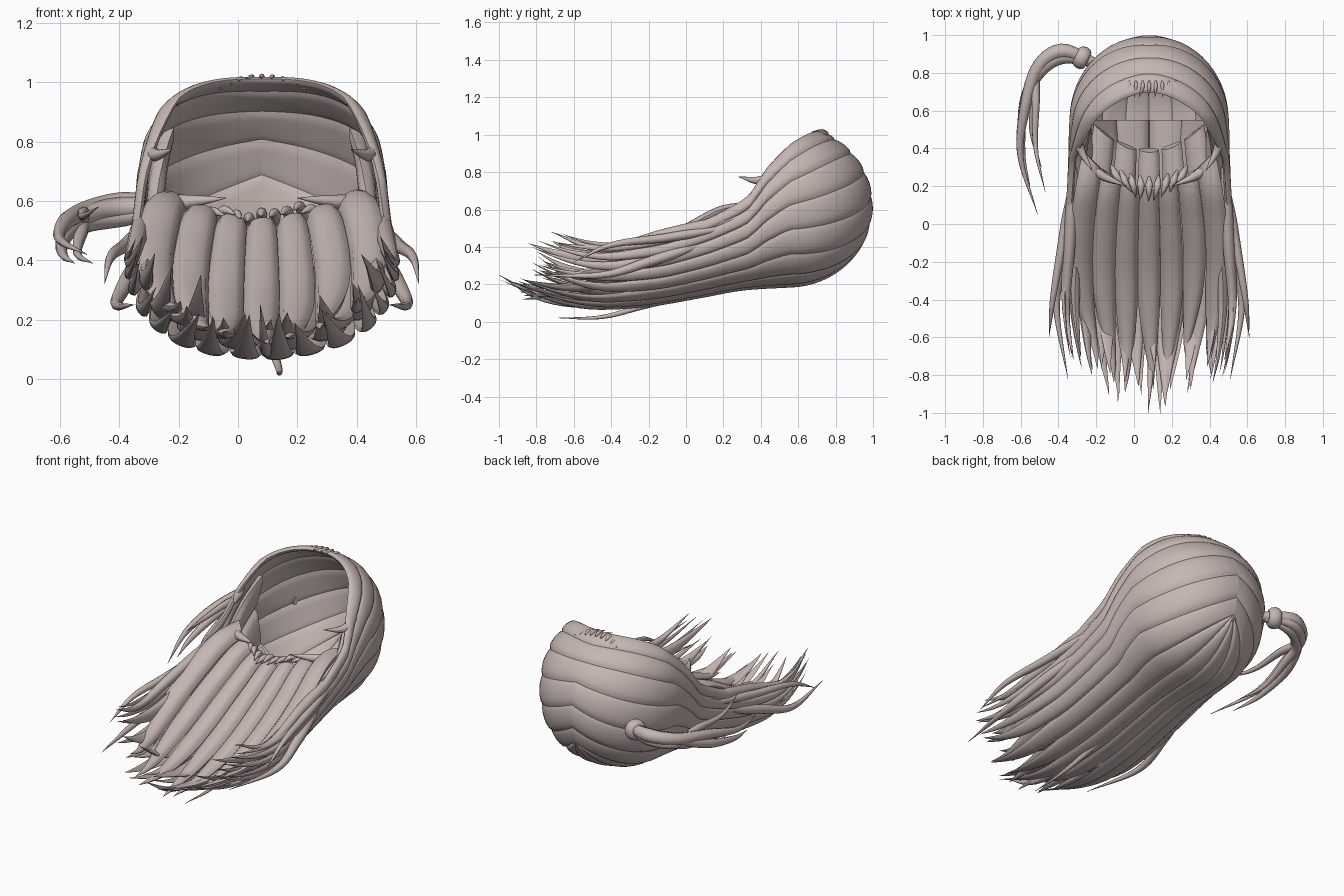
import bpy, bmesh, math, random
from mathutils import Vector

if "Cube" in bpy.data.objects:
    bpy.data.objects.remove(bpy.data.objects["Cube"])

random.seed(7)
CX, CY, CZ = 0.08, 0.55, 0.62          # centre of the head
RX, RY, RZ = 0.405, 0.435, 0.42        # head radii

hair = bpy.data.materials.new("ash_rose_hair")
hair.diffuse_color = (0.56, 0.47, 0.45, 1)
hair.use_nodes = True
hair.node_tree.nodes["Principled BSDF"].inputs["Base Color"].default_value = hair.diffuse_color


def interp(table, x):
    """Smooth Hermite interpolation through (x, value) pairs."""
    if x <= table[0][0]:
        return table[0][1]
    if x >= table[-1][0]:
        return table[-1][1]
    i = max(k for k in range(len(table) - 1) if table[k][0] <= x)

    def slope(k):
        a, b = table[max(k - 1, 0)], table[min(k + 1, len(table) - 1)]
        return (b[1] - a[1]) / (b[0] - a[0])
    (x0, v0), (x1, v1) = table[i], table[i + 1]
    h = x1 - x0
    t = (x - x0) / h
    return ((2*t**3 - 3*t*t + 1) * v0 + (t**3 - 2*t*t + t) * h * slope(i)
            + (3*t*t - 2*t**3) * v1 + (t**3 - t*t) * h * slope(i + 1))


def finish(ob):
    ob.data.materials.append(hair)
    bpy.ops.object.select_all(action='DESELECT')
    ob.select_set(True)
    bpy.context.view_layer.objects.active = ob
    bpy.ops.object.shade_smooth_by_angle(angle=math.radians(50))


def lock(name, f, nrm, u0, u1, rows=30, taper=0.6, bulge=0.025, thick=0.015, sway=0.0,
         tilt=0.004, root_bulge=None, overlap=1.14):
    """Closed strip over surface f(u, t) with a rounded back and a pointed tip."""
    bm = bmesh.new()
    K, rings = 8, []
    root = bulge if root_bulge is None else root_bulge
    mid, half = (u0 + u1) / 2, (u1 - u0) / 2 * overlap
    for r in range(rows):
        t = r / rows
        q = max(0, (t - taper) / (1 - taper))
        w = 1 - q ** 1.8
        c = mid + sway * q * q
        b = root + (bulge - root) * min(1, t * 1.5)
        ring = []
        for k in list(range(K + 1)) + list(range(K - 1, 0, -1)):
            outer = len(ring) <= K
            a = 2 * k / K - 1
            p = f(c + a * half * w, t)
            dome = math.sqrt(max(0, 1 - a * a))
            off = (b if outer else -thick) * dome * w + tilt * a * w
            ring.append(bm.verts.new(p + nrm(p) * off))
        rings.append(ring)
    n = len(rings[0])
    for A, B in zip(rings, rings[1:]):
        for i in range(n):
            bm.faces.new((A[i], A[(i + 1) % n], B[(i + 1) % n], B[i]))
    tip = bm.verts.new(f(mid + sway, 1))
    for i in range(n):
        bm.faces.new((rings[-1][i], rings[-1][(i + 1) % n], tip))
    bm.faces.new(rings[0])
    bmesh.ops.recalc_face_normals(bm, faces=bm.faces)
    me = bpy.data.meshes.new(name)
    bm.to_mesh(me)
    bm.free()
    ob = bpy.data.objects.new(name, me)
    bpy.context.collection.objects.link(ob)
    finish(ob)


def strand(name, pts, r, start=0.6, n=22):
    """Thin round strand through a few points, thick in the middle."""
    cu = bpy.data.curves.new(name, 'CURVE')
    cu.dimensions = '3D'
    cu.bevel_depth, cu.bevel_resolution, cu.use_fill_caps = r, 2, True
    sp = cu.splines.new('POLY')
    sp.points.add(n - 1)
    for i in range(n):
        t = i / (n - 1)
        co = [interp([(k / (len(pts) - 1), p[a]) for k, p in enumerate(pts)], t) for a in range(3)]
        sp.points[i].co = (*co, 1)
        sp.points[i].radius = min(1, start + 2 * t) * max(0.03, 1 - t ** 2.2)
    ob = bpy.data.objects.new(name, cu)
    bpy.context.collection.objects.link(ob)
    bpy.ops.object.select_all(action='DESELECT')
    ob.select_set(True)
    bpy.context.view_layer.objects.active = ob
    bpy.ops.object.convert(target='MESH')
    finish(bpy.context.object)


# Cross-section of the hanging hair along y
SEC_Z = [(-0.9, 0.37), (-0.5, 0.38), (-0.2, 0.42), (0.1, 0.49), (0.3, 0.555), (0.55, CZ)]
SEC_RX = [(-0.9, 0.37), (-0.7, 0.42), (-0.4, 0.45), (0.0, 0.425), (0.3, 0.41), (0.55, RX)]
SEC_RZ = [(-0.9, 0.27), (-0.5, 0.30), (-0.2, 0.32), (0.1, 0.34), (0.3, 0.37), (0.55, RZ)]
RIM_LIFT = [(-0.1, 0), (0.2, 6), (0.34, 12), (0.42, 27), (0.55, 42)]   # extra angle at the face opening


def boxy(x, z):
    """Push a round section slightly towards a rounded box."""
    r2 = x * x + z * z
    g = 1 + 0.05 * (2 * x * z) ** 2 / max(r2, 1e-6)
    return x * g, z * g


def outer_surface(side, y_end, scale=1.0, curl=0.1, body_only=False):
    def f(u, t):
        v = max(0, 1 - u)
        angle = lambda y: math.radians(5 - 95 * u + interp(RIM_LIFT, y) * v ** 1.5)
        s = 0.35 + 0.65 * t if body_only else t
        if s < 0.35:
            # from the parting, over the skull to its widest section
            q = s / 0.35
            al = math.radians(20 + 95 * min(1, max(0, u) / 0.65))
            ph = angle(CY)
            S = Vector((0, math.sin(al), math.cos(al)))
            E = Vector((math.cos(ph), 0, math.sin(ph)))
            C = (S + E) * 0.5 * (1 - u) + (E + Vector((0, 0.6, 0))) * u + Vector((0, 0.12, 0))
            d = (S * (1 - q) ** 2 + C * 2 * q * (1 - q) + E * q * q).normalized()
            bx, bz = boxy(d.x, d.z)
            return Vector((CX + side * RX * scale * bx, CY + RY * scale * d.y, CZ + RZ * scale * bz))
        q = (s - 0.35) / 0.65
        y = CY + (y_end - CY) * q
        ph = angle(y)
        bx, bz = boxy(math.cos(ph), math.sin(ph))
        up = curl * max(0, (q - 0.65) / 0.35) ** 2
        return Vector((CX + side * interp(SEC_RX, y) * scale * bx, y,
                       interp(SEC_Z, y) + interp(SEC_RZ, y) * scale * bz + up))
    return f


def outward(p):
    y = min(p.y, CY)
    return Vector(((p.x - CX), p.y - y, p.z - interp(SEC_Z, y))).normalized()


# Outer locks: parting to tips, both sides of the head
cuts = [0, 0.09, 0.19, 0.3, 0.42, 0.55, 0.7, 0.85, 1.0]
for side, word in ((1, "right"), (-1, "left")):
    for i, (a, b) in enumerate(zip(cuts, cuts[1:])):
        end = -0.68 - 0.26 * (a + b) / 2 + random.uniform(-0.09, 0.07)
        lock(f"outer_lock_{word}_{i}", outer_surface(side, end, 1, random.uniform(0.05, 0.14)),
             outward, a, b, rows=44, taper=0.62, bulge=0.022, root_bulge=0.014,
             sway=random.uniform(-0.05, 0.05))
    # Second layer filling the gaps between the tips
    for i in range(4):
        a = 0.08 + i * 0.23
        end = -0.76 - 0.16 * a + random.uniform(-0.1, 0.08)
        lock(f"under_lock_{word}_{i}", outer_surface(side, end, 0.88, random.uniform(0.08, 0.2), True),
             outward, a, a + 0.21, taper=0.5, bulge=0.03, thick=0.03, sway=random.uniform(-0.06, 0.06))

# Inner locks: from the nape arc along the underside of the hair
IN_Z = [(-0.9, 0.11), (-0.6, 0.16), (-0.3, 0.26), (0.0, 0.41), (0.2, 0.51), (0.4, 0.53)]


def inner_surface(y_end, curl, drop=0.0, back=0.0):
    def f(u, t):
        d = 2 * u - 1
        y0 = 0.19 + 0.2 * d * d + back
        y = y0 + (y_end - y0) * t
        x = CX + d * (0.35 + 0.07 * math.sin(math.pi * min(1, t * 1.1)))
        z = interp(IN_Z, y) * (1 - drop) + interp(SEC_Z, y) * 0.3 * drop
        return Vector((x, y, z + 0.09 * d * d + curl * max(0, (t - 0.7) / 0.3) ** 2))
    return f


inward = lambda p: Vector((-(p.x - CX) * 0.8, -0.3, 0.9)).normalized()
for i in range(7):
    lock(f"inner_lock_{i}", inner_surface(-0.8 + random.uniform(-0.1, 0.1), random.uniform(0.0, 0.08)),
         inward, i / 7, (i + 1) / 7, taper=0.5, bulge=0.04, thick=0.035, overlap=1.0,
         sway=random.uniform(-0.06, 0.06))
# Middle locks: loose filling between the underside and the back
for i in range(5):
    lock(f"middle_lock_{i}", inner_surface(-0.82 + random.uniform(-0.1, 0.08), 0.08, 0.5, 0.2),
         inward, 0.08 + i * 0.17, 0.24 + i * 0.17, taper=0.5, bulge=0.035, thick=0.035, overlap=0.95,
         sway=random.uniform(-0.05, 0.05))

# Short spiky hairs at the nape and along the forehead
for i in range(9):
    d = (i - 4) / 4
    j = random.uniform(-0.02, 0.02)
    strand(f"nape_hair_{i}", [(CX + 0.2 * d, 0.25 + 0.06 * d * d, 0.52),
                              (CX + 0.17 * d, 0.19 + 0.06 * d * d, 0.565 + j),
                              (CX + 0.12 * d + j, 0.12 + 0.08 * d * d, 0.55 + j)], 0.022, 0.3, 9)
    xf = CX + 0.14 * d
    strand(f"forehead_hair_{i}", [(xf, 0.76, 1.01 - 0.03 * d * d), (xf, 0.72, 1.02 - 0.035 * d * d),
                                  (xf + j, 0.67, 1.015 - 0.04 * d * d)], 0.012, 0.3, 8)

# Temple points and loose side strands
for s, word in ((1, "right"), (-1, "left")):
    X = lambda d: CX + s * d
    strand(f"temple_point_{word}", [(X(0.38), 0.50, 0.79), (X(0.36), 0.39, 0.755), (X(0.30), 0.28, 0.775)],
           0.028, 0.2, 12)
    strand(f"nape_corner_{word}", [(X(0.36), 0.38, 0.58), (X(0.27), 0.27, 0.595), (X(0.12), 0.20, 0.61)],
           0.034, 0.2, 12)
    strand(f"high_strand_{word}", [(X(0.40), 0.30, 0.56), (X(0.42), -0.1, 0.47), (X(0.44), -0.45, 0.39),
                                   (X(0.40), -0.72, 0.48)], 0.034)
    strand(f"wide_strand_{word}", [(X(0.41), 0.2, 0.50), (X(0.46), -0.1, 0.45), (X(0.51), -0.4, 0.41),
                                   (X(0.53), -0.6, 0.32)], 0.026)
    strand(f"low_strand_{word}", [(X(0.40), 0.1, 0.42), (X(0.46), -0.2, 0.32), (X(0.49), -0.45, 0.25),
                                  (X(0.43), -0.82, 0.25)], 0.03)
strand("bottom_strand", [(0.1, 0.1, 0.16), (0.12, -0.2, 0.09), (0.14, -0.45, 0.025), (0.13, -0.7, 0.02)], 0.018)
strand("longest_strand", [(0.08, 0.0, 0.16), (0.1, -0.4, 0.1), (0.09, -0.75, 0.12), (0.075, -1.0, 0.25)], 0.03)

# Side ponytail with its tie
tails = [((-0.58, 0.60, 0.53), (-0.60, 0.35, 0.47), (-0.51, 0.05, 0.42), 0.042),
         ((-0.585, 0.62, 0.48), (-0.59, 0.38, 0.42), (-0.55, 0.20, 0.39), 0.040),
         ((-0.52, 0.64, 0.56), (-0.52, 0.40, 0.55), (-0.47, 0.17, 0.58), 0.032),
         ((-0.53, 0.68, 0.49), (-0.54, 0.48, 0.42), (-0.49, 0.30, 0.39), 0.034)]
for i, (a, b, c, r) in enumerate(tails):
    dy, dz = 0.015 * (-1) ** i, 0.02 - 0.014 * i
    strand(f"ponytail_{i}", [(-0.20, 0.85, 0.58), (-0.38, 0.90 + dy, 0.57 + dz),
                             (-0.51, 0.81 + dy, 0.545 + dz), a, b, c], r, 0.6, 30)
bpy.ops.mesh.primitive_torus_add(major_radius=0.036, minor_radius=0.026, major_segments=20, minor_segments=10,
                                 location=(-0.275, 0.88, 0.58), rotation=(0, math.pi / 2, math.radians(-25)))
tie = bpy.context.object
tie.name = "hair_tie"
tie.scale.z = 1.4
finish(tie)
